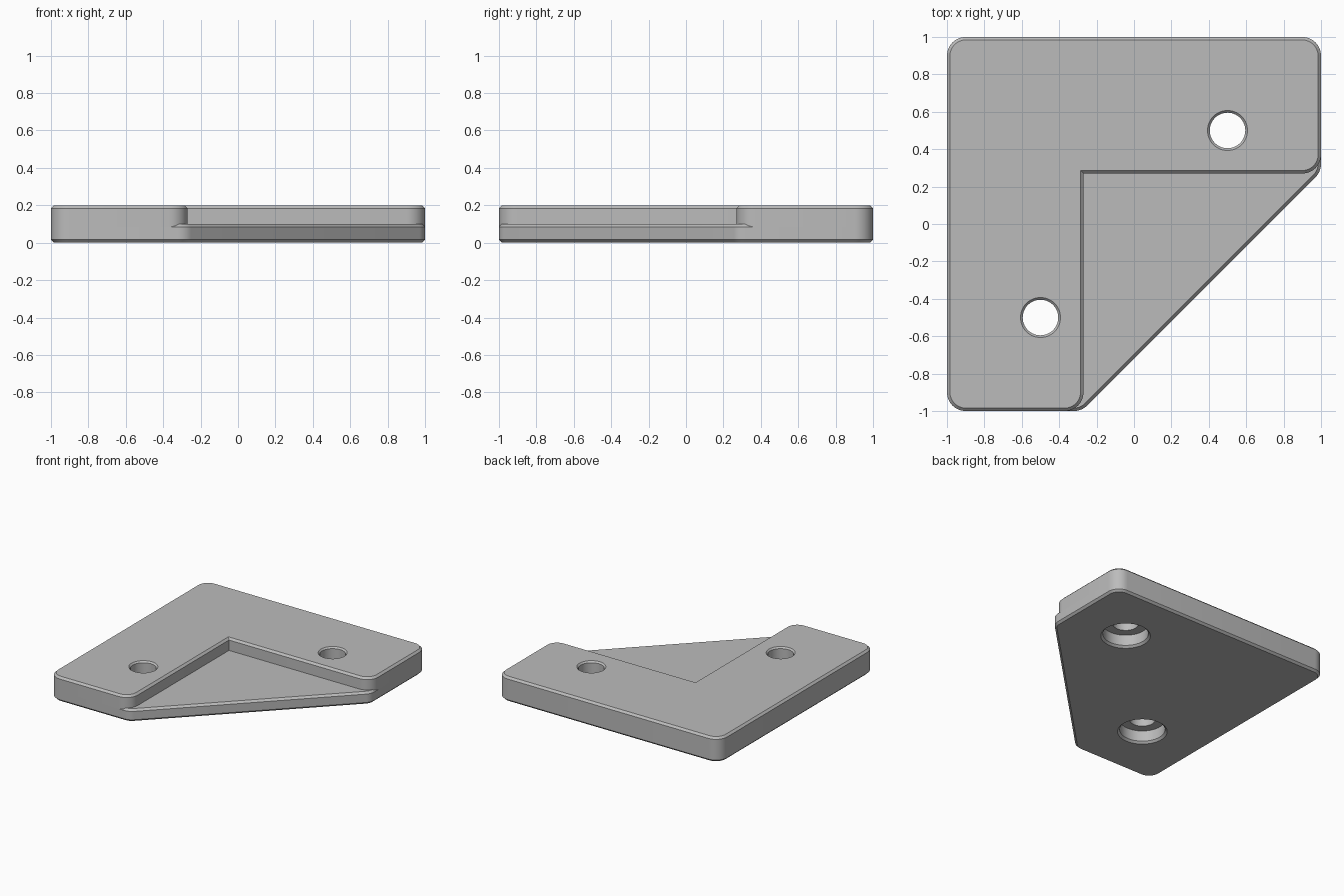
import bpy, bmesh, math
from mathutils import Vector

if "Cube" in bpy.data.objects:
    bpy.data.objects.remove(bpy.data.objects["Cube"], do_unlink=True)

CH = 0.016      # edge chamfer
TOP = 0.2       # full height
SHELF = 0.1     # height of the recessed corner

gray = bpy.data.materials.new("plain_gray")
gray.use_nodes = True
color = (0.5, 0.5, 0.5, 1)
gray.diffuse_color = color
gray.node_tree.nodes["Principled BSDF"].inputs["Base Color"].default_value = color


def outline(points, inset, radius=0.1, steps=8):
    """Counter-clockwise polygon moved inward, with its convex corners rounded."""
    pts = [Vector(p) for p in points]
    result = []
    for i, p in enumerate(pts):
        a = (p - pts[i - 1]).normalized()
        b = (pts[(i + 1) % len(pts)] - p).normalized()
        na, nb = Vector((-a.y, a.x)), Vector((-b.y, b.x))
        miter = (na + nb) / (1 + na.dot(nb))
        if a.cross(b) < 0:
            result.append(p + miter * inset)
            continue
        center = p + miter * radius
        start = math.atan2(-na.y, -na.x)
        turn = a.angle(b)
        for k in range(steps + 1):
            t = start + turn * k / steps
            result.append(center + (radius - inset) * Vector((math.cos(t), math.sin(t))))
    return result


def loft(name, rings):
    """Solid through a stack of (outline, height) rings."""
    bm = bmesh.new()
    loops = [[bm.verts.new((p[0], p[1], z)) for p in ring] for ring, z in rings]
    for low, high in zip(loops, loops[1:]):
        n = len(low)
        for i in range(n):
            j = (i + 1) % n
            bm.faces.new((low[i], low[j], high[j], high[i]))
    bm.faces.new(loops[0][::-1])
    bm.faces.new(loops[-1])
    bmesh.ops.recalc_face_normals(bm, faces=bm.faces[:])
    mesh = bpy.data.meshes.new(name)
    bm.to_mesh(mesh)
    bm.free()
    mesh.materials.append(gray)
    obj = bpy.data.objects.new(name, mesh)
    bpy.context.collection.objects.link(obj)
    return obj


def circle(x, y, r, n=64):
    return [(x + r * math.cos(math.tau * i / n), y + r * math.sin(math.tau * i / n))
            for i in range(n)]


# Base plate with one corner cut off diagonally
base_shape = [(-1, -1), (-0.28, -1), (1, 0.28), (1, 1), (-1, 1)]
base = loft("base_plate", [(outline(base_shape, CH), 0), (outline(base_shape, 0), CH),
                           (outline(base_shape, 0), SHELF - CH),
                           (outline(base_shape, CH), SHELF)])

# Raised L-shaped arms along two sides
arm_shape = [(-1, -1), (-0.27, -1), (-0.27, 0.27), (1, 0.27), (1, 1), (-1, 1)]
arms = loft("raised_arms", [(outline(arm_shape, 0), SHELF - CH),
                            (outline(arm_shape, 0), TOP - CH),
                            (outline(arm_shape, CH), TOP)])

# Stepped screw holes: wide bore below, narrow hole above, chamfered rims
profile = [(0.203, -0.02), (0.167, CH), (0.167, 0.102), (0.095, 0.102),
           (0.095, TOP - 0.012), (0.127, TOP + 0.02)]
for side in (-1, 1):
    x = y = 0.5 * side
    cutter = loft("hole_cutter", [(circle(x, y, r), z) for r, z in profile])
    cutter.hide_render = True
    cutter.hide_viewport = False
    for part in (base, arms):
        cut = part.modifiers.new("screw_hole", 'BOOLEAN')
        cut.operation = 'DIFFERENCE'
        cut.solver = 'EXACT'
        cut.object = cutter
        bpy.context.view_layer.objects.active = part
        bpy.ops.object.modifier_apply(modifier=cut.name)
    bpy.data.objects.remove(cutter, do_unlink=True)

# Smooth rounded corners, crisp chamfers
bpy.ops.object.select_all(action='DESELECT')
for part in (base, arms):
    part.select_set(True)
bpy.context.view_layer.objects.active = base
bpy.ops.object.shade_smooth_by_angle(angle=math.radians(25))
